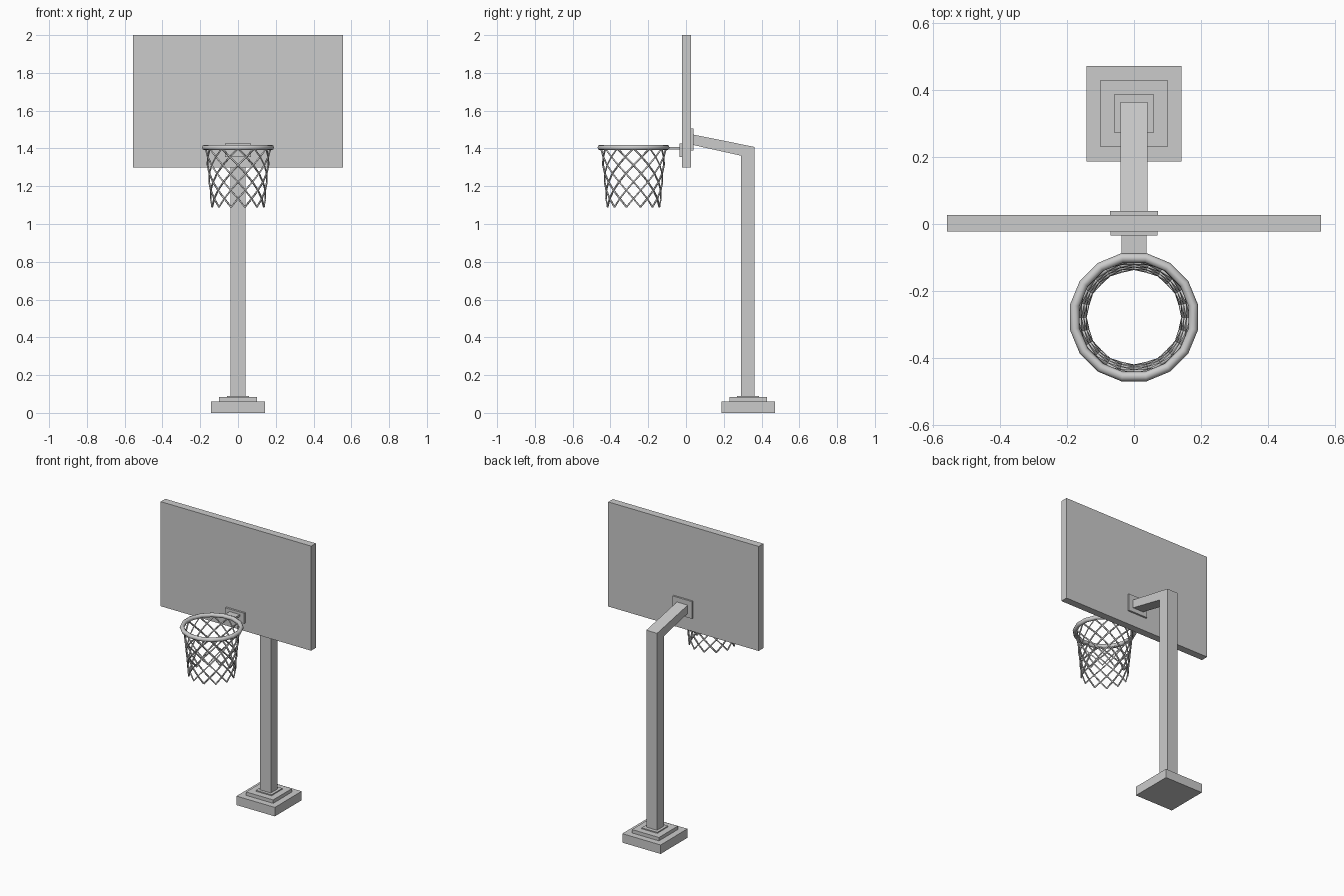
import bpy, bmesh
from math import sin, cos, pi
from mathutils import Vector

old = bpy.data.objects.get("Cube")
if old:
    bpy.data.objects.remove(old, do_unlink=True)

grey = bpy.data.materials.new("plain grey")
grey.use_nodes = True
grey.diffuse_color = (0.6, 0.6, 0.6, 1)
grey.node_tree.nodes["Principled BSDF"].inputs["Base Color"].default_value = (0.6, 0.6, 0.6, 1)

HOOP = Vector((0, -0.278, 1.405))


def finish(name, bm):
    bmesh.ops.recalc_face_normals(bm, faces=bm.faces)
    mesh = bpy.data.meshes.new(name)
    bm.to_mesh(mesh)
    bm.free()
    mesh.materials.append(grey)
    obj = bpy.data.objects.new(name, mesh)
    bpy.context.collection.objects.link(obj)
    return obj


def box(name, half_width, y0, y1, z0, z1):
    bm = bmesh.new()
    bmesh.ops.create_cube(bm, size=1)
    for v in bm.verts:
        v.co = (v.co.x * 2 * half_width, y1 if v.co.y > 0 else y0, z1 if v.co.z > 0 else z0)
    return finish(name, bm)


def extrude_profile(name, half_width, profile):
    bm = bmesh.new()
    face = bm.faces.new([bm.verts.new((-half_width, y, z)) for y, z in profile])
    side = bmesh.ops.extrude_face_region(bm, geom=[face])["geom"]
    for v in side:
        if isinstance(v, bmesh.types.BMVert):
            v.co.x = half_width
    return finish(name, bm)


# Stepped base
box("base_slab", 0.142, 0.187, 0.471, 0, 0.06)
box("base_step", 0.1, 0.229, 0.429, 0.06, 0.083)
box("base_collar", 0.058, 0.271, 0.387, 0.083, 0.09)

# Upright bending into the slanted arm
extrude_profile("post_and_arm", 0.04, [
    (0.29, 0.083), (0.363, 0.083), (0.363, 1.408), (0.03, 1.475),
    (0.03, 1.42), (0.29, 1.362)])

# Backboard and its brackets
box("backboard", 0.557, -0.022, 0.027, 1.3, 2)
box("rear_bracket", 0.072, 0.027, 0.039, 1.39, 1.505)
box("front_bracket", 0.07, -0.035, -0.022, 1.355, 1.425)
box("rim_support", 0.038, -0.1, -0.035, 1.394, 1.408)

# Rim with sixteen straight segments
bm = bmesh.new()
SEG, TUBE = 16, 8
rings = []
for i in range(SEG):
    a = 2 * pi * (i + 0.5) / SEG
    rings.append([])
    for j in range(TUBE):
        b = 2 * pi * j / TUBE
        r = 0.180 + 0.0145 * cos(b)
        rings[-1].append(bm.verts.new(HOOP + Vector((r * cos(a), r * sin(a), 0.0145 * sin(b)))))
for i in range(SEG):
    p, q = rings[i], rings[(i + 1) % SEG]
    for j in range(TUBE):
        k = (j + 1) % TUBE
        bm.faces.new((p[j], q[j], q[k], p[k]))
rim = finish("rim", bm)
for o in bpy.context.selected_objects:
    o.select_set(False)
rim.select_set(True)
bpy.context.view_layer.objects.active = rim
bpy.ops.object.shade_smooth_by_angle(angle=pi / 3)

# Net of crossing diagonal cords
STRANDS, ROWS = 12, 7
curve = bpy.data.curves.new("net", "CURVE")
curve.dimensions = "3D"
curve.bevel_depth = 0.005
curve.bevel_resolution = 0
curve.use_fill_caps = True
for turn in (-1, 1):
    for i in range(STRANDS):
        spline = curve.splines.new("POLY")
        spline.points.add(ROWS)
        for j, point in enumerate(spline.points):
            t = j / ROWS
            a = 2 * pi * (i + turn * j / 2) / STRANDS
            r = 0.172 - 0.03 * t ** 0.8
            point.co = (r * cos(a), HOOP.y + r * sin(a), 1.4 - 0.31 * t, 1)
curve.materials.append(grey)
net = bpy.data.objects.new("net", curve)
bpy.context.collection.objects.link(net)
